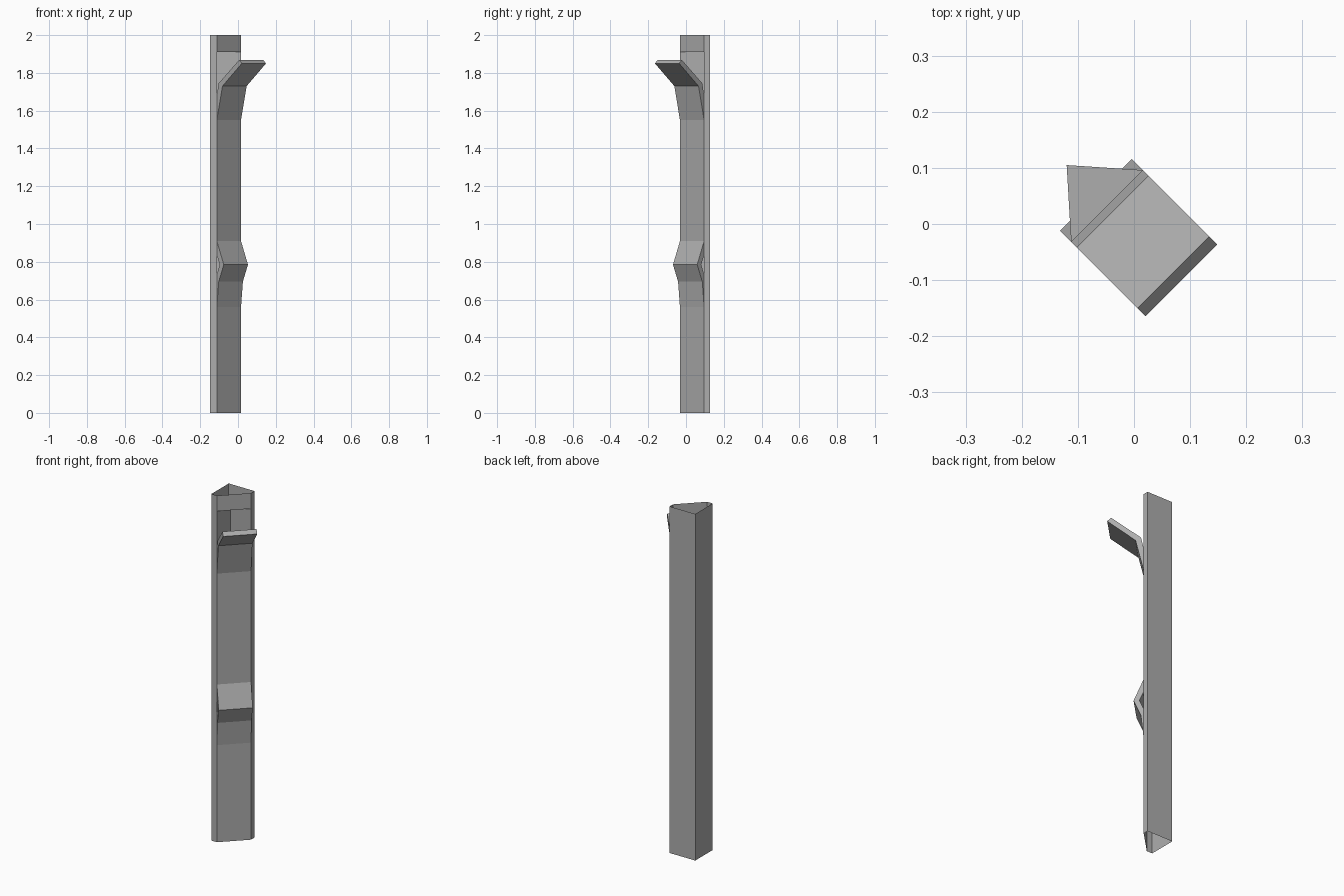
import bpy, bmesh
from mathutils import Vector

cube = bpy.data.objects.get("Cube")
if cube:
    bpy.data.objects.remove(cube)

GREY = (0.42, 0.42, 0.42, 1)
mat = bpy.data.materials.new("plain grey")
mat.use_nodes = True
mat.diffuse_color = GREY
mat.node_tree.nodes["Principled BSDF"].inputs["Base Color"].default_value = GREY

# Plan corners: slanted front runs from A to B, OUT points away from it
A, B = Vector((-0.112, -0.032, 0)), Vector((0.016, 0.096, 0))
OUT = Vector((1, -1, 0)).normalized()
UP = Vector((0, 0, 1))
HEIGHT = 2.0


def make(name, build):
    bm = bmesh.new()
    build(bm)
    bmesh.ops.remove_doubles(bm, verts=bm.verts, dist=0.0001)
    bmesh.ops.recalc_face_normals(bm, faces=bm.faces)
    mesh = bpy.data.meshes.new(name)
    bm.to_mesh(mesh)
    bm.free()
    mesh.materials.append(mat)
    obj = bpy.data.objects.new(name, mesh)
    bpy.context.collection.objects.link(obj)


def face(bm, points):
    return bm.faces.new([bm.verts.new(p) for p in points])


def wall(bm, p, q, low, high):
    face(bm, [p + UP * low, q + UP * low, q + UP * high, p + UP * high])


# Open-ended column shell: side and back walls
def column(bm):
    path = [B, Vector((0.016, 0.127, 0)), Vector((-0.148, 0.127, 0)),
            Vector((-0.148, -0.032, 0)), A]
    for p, q in zip(path, path[1:]):
        wall(bm, p, q, 0, HEIGHT)
    # slanted front, leaving the two openings
    for low, high in ((0, 0.56), (1.44, 1.55), (1.91, HEIGHT)):
        wall(bm, A, B, low, high)


# Recess behind the upper opening
def recess(bm):
    corner = Vector((-0.12, 0.105, 0))
    wall(bm, A, corner, 1.55, 1.91)
    wall(bm, corner, B, 1.55, 1.91)
    face(bm, [p + UP * 1.91 for p in (A, B, corner)])


# Bent plate: outer and inner profiles of (outward distance, height)
def plate(outer, inner):
    def build(bm):
        n = len(outer)
        for i in range(n - 1):
            loop = [outer[i], outer[i + 1], inner[i + 1], inner[i]]
            ends = [[base + OUT * d + UP * z for d, z in loop] for base in (A, B)]
            for end in ends:
                face(bm, end)
            sides = [0, 2] + ([3] if i == 0 else []) + ([1] if i == n - 2 else [])
            for k in sides:
                m = (k + 1) % 4
                face(bm, [ends[0][k], ends[0][m], ends[1][m], ends[1][k]])
    return build


make("column_shell", column)
make("upper_recess", recess)
make("upper_flap", plate(
    [(0, 1.55), (0.042, 1.73), (0.187, 1.85)],
    [(-0.028, 1.55), (0.014, 1.745), (0.167, 1.869)]))
make("lower_panel", plate(
    [(0, 0.56), (0.014, 0.695), (0.052, 0.785), (0, 0.91), (0, 1.44)],
    [(-0.028, 0.56), (-0.014, 0.70), (0.022, 0.785), (-0.028, 0.90), (-0.028, 1.44)]))
